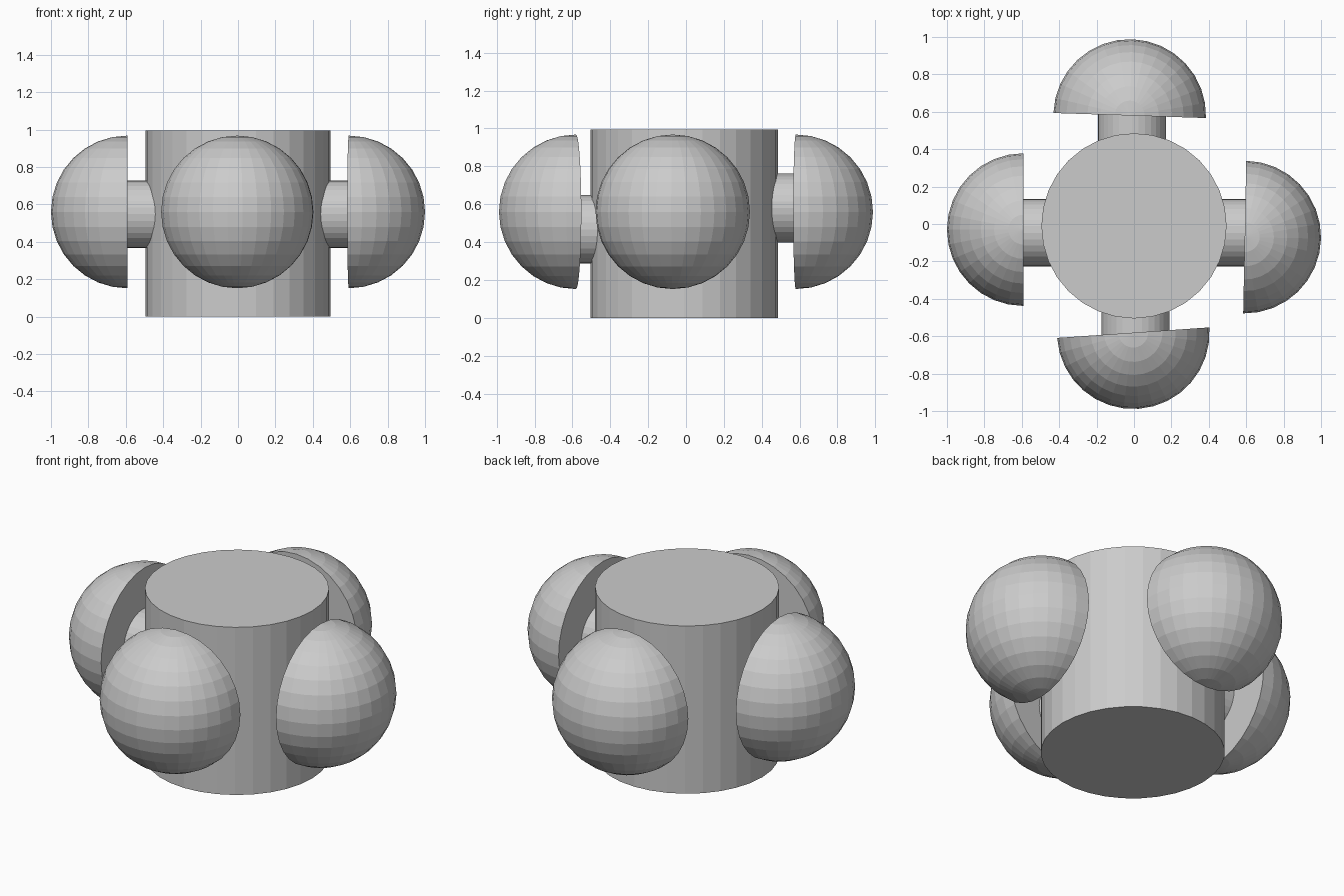
import bpy, bmesh
from math import pi
from mathutils import Vector

if "Cube" in bpy.data.objects:
    bpy.data.objects.remove(bpy.data.objects["Cube"])


def cylinder(name, start, end, radius):
    start, end = Vector(start), Vector(end)
    axis = end - start
    bpy.ops.mesh.primitive_cylinder_add(
        vertices=32, radius=radius, depth=axis.length,
        location=(start + end) / 2,
        rotation=axis.to_track_quat('Z', 'Y').to_euler())
    bpy.context.object.name = name


def half_ball(name, center, yaw, radius=0.408):
    # upright sphere, cut in half and capped, rounded side facing local +x
    bm = bmesh.new()
    bmesh.ops.create_uvsphere(bm, u_segments=32, v_segments=16, radius=radius)
    bmesh.ops.bisect_plane(
        bm, geom=bm.verts[:] + bm.edges[:] + bm.faces[:], dist=1e-4,
        plane_co=(0, 0, 0), plane_no=(1, 0, 0), clear_inner=True)
    rim = [e for e in bm.edges if e.is_boundary]
    bmesh.ops.contextual_create(bm, geom=rim)
    bmesh.ops.recalc_face_normals(bm, faces=bm.faces[:])
    mesh = bpy.data.meshes.new(name)
    bm.to_mesh(mesh)
    bm.free()
    obj = bpy.data.objects.new(name, mesh)
    obj.location = center
    obj.rotation_euler.z = yaw
    bpy.context.collection.objects.link(obj)


# Central drum
cylinder("drum", (0, -0.01, 0), (0, -0.01, 0.995), 0.495)

# Side knobs: name, half ball centre, yaw, stem start, stem end
knobs = [
    ("left", (-0.592, -0.03, 0.56), pi, (-0.3, -0.047, 0.548), (-0.595, -0.047, 0.548)),
    ("right", (0.592, -0.07, 0.56), -0.02, (0.3, -0.047, 0.548), (0.6, -0.047, 0.548)),
    ("back", (-0.023, 0.58, 0.56), pi / 2 - 0.033, (-0.011, 0.3, 0.58), (-0.011, 0.59, 0.58)),
    ("front", (-0.004, -0.581, 0.56), -pi / 2 + 0.069, (0.008, -0.3, 0.467), (0.008, -0.6, 0.467)),
]
for side, center, yaw, start, end in knobs:
    half_ball(side + "_knob", center, yaw)
    cylinder(side + "_stem", start, end, 0.181)
